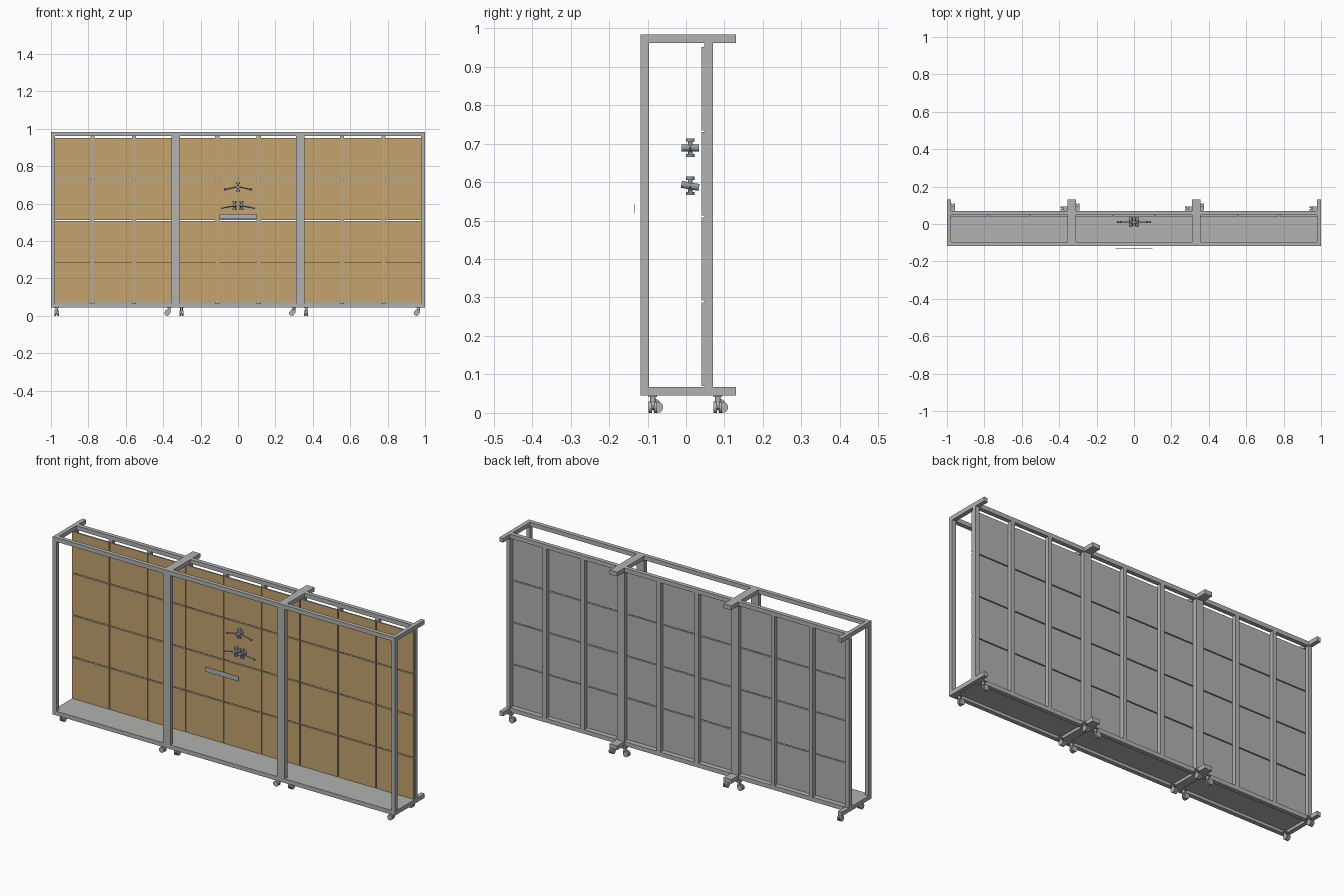
import bpy, bmesh, math
from mathutils import Matrix, Vector

if "Cube" in bpy.data.objects:
    bpy.data.objects.remove(bpy.data.objects["Cube"], do_unlink=True)


def material(name, rgb):
    m = bpy.data.materials.new(name)
    m.use_nodes = True
    m.diffuse_color = (*rgb, 1)
    m.node_tree.nodes["Principled BSDF"].inputs["Base Color"].default_value = (*rgb, 1)
    return m


grey = material("steel grey", (0.44, 0.45, 0.44))
tan = material("board tan", (0.55, 0.37, 0.155))
slate = material("slate metal", (0.30, 0.33, 0.37))


def add_box(bm, x0, x1, y0, y1, z0, z1):
    size = Matrix.Diagonal((x1 - x0, y1 - y0, z1 - z0, 1))
    centre = Matrix.Translation(((x0 + x1) / 2, (y0 + y1) / 2, (z0 + z1) / 2))
    bmesh.ops.create_cube(bm, size=1, matrix=centre @ size)


def add_rod(bm, a, b, radius, sides=12):
    a, b = Vector(a), Vector(b)
    d = b - a
    turn = d.to_track_quat('Z', 'Y').to_matrix().to_4x4()
    bmesh.ops.create_cone(bm, cap_ends=True, segments=sides, radius1=radius, radius2=radius,
                          depth=d.length, matrix=Matrix.Translation((a + b) / 2) @ turn)


def finish(bm, name, *mats):
    mesh = bpy.data.meshes.new(name)
    bm.to_mesh(mesh)
    bm.free()
    for m in mats:
        mesh.materials.append(m)
    ob = bpy.data.objects.new(name, mesh)
    bpy.context.collection.objects.link(ob)
    return ob


# Main dimensions
UNIT = 2 / 3
BAR = 0.022
FRONT, BACK, FOOT = -0.118, 0.07, 0.13
LOW, HIGH = 0.045, 0.984
RAIL_BACK = BACK - BAR
BOARD_LOW, BOARD_PITCH, GAP = 0.07, 0.2215, 0.005


def build_frame(name, x0, x1):
    bm = bmesh.new()
    for x in (x0, x1 - BAR):
        for z in (LOW, HIGH - BAR):
            add_box(bm, x, x + BAR, FRONT, FOOT, z, z + BAR)
        for y in (FRONT, RAIL_BACK):
            add_box(bm, x, x + BAR, y, y + BAR, LOW + BAR, HIGH - BAR)
    for z in (LOW, HIGH - BAR):
        for y in (FRONT, RAIL_BACK):
            add_box(bm, x0 + BAR, x1 - BAR, y, y + BAR, z, z + BAR)
    # Uprights behind the board joints
    for i in (1, 2):
        x = x0 + UNIT * i / 3
        add_box(bm, x - BAR / 2, x + BAR / 2, RAIL_BACK, BACK, LOW + BAR, HIGH - BAR)
    finish(bm, name, grey)


def build_boards(name, x0):
    bm = bmesh.new()
    for col in range(3):
        for row in range(4):
            x = x0 + col * UNIT / 3
            z = BOARD_LOW + row * BOARD_PITCH
            add_box(bm, x + GAP / 2, x + UNIT / 3 - GAP / 2, RAIL_BACK - 0.008, RAIL_BACK,
                    z, z + BOARD_PITCH - GAP)
    # Only the front of each board is tan
    bm.normal_update()
    for f in bm.faces:
        f.material_index = 1 if f.normal.y < -0.5 else 0
    finish(bm, name, grey, tan)


def build_caster(name, x, y, angle):
    bm = bmesh.new()
    add_box(bm, -0.011, 0.011, -0.011, 0.011, 0.041, 0.046)
    add_rod(bm, (0, 0, 0.028), (0, 0, 0.054), 0.007)
    for side in (-1, 1):
        add_rod(bm, (side * 0.003, 0.012, 0.0145), (side * 0.011, 0.012, 0.0145), 0.0145, 16)
    add_rod(bm, (-0.004, 0.006, 0.022), (0.004, 0.006, 0.022), 0.014, 16)
    ob = finish(bm, name, grey)
    ob.location = (x, y, 0)
    ob.rotation_euler.z = angle


for i, side in enumerate(("right", "middle", "left")):
    x0 = -1 + i * UNIT
    x1 = x0 + UNIT
    build_frame(side + "_frame", x0, x1)
    build_boards(side + "_boards", x0)
    bm = bmesh.new()
    add_box(bm, x0 + BAR, x1 - BAR, FRONT + BAR, RAIL_BACK, 0.06, LOW + BAR)
    finish(bm, side + "_floor", grey)
    for end, y in (("front", -0.086), ("back", 0.083)):
        build_caster(f"{side}_{end}_caster_a", x0 + 0.031, y, 0)
        build_caster(f"{side}_{end}_caster_b", x1 - 0.034, y, math.pi / 2)

# Thin plate in front of the middle unit
bm = bmesh.new()
add_box(bm, -0.098, 0.098, -0.134, -0.132, 0.518, 0.544)
finish(bm, "front_plate", grey)


def build_clamp(name, z, hubs, reach, drop, tilt):
    bm = bmesh.new()
    y = 0.011
    for x in hubs:
        # Upright spindle with end caps, crossed by a horizontal barrel
        add_rod(bm, (x, y, z - 0.024), (x, y, z + 0.024), 0.006)
        for s in (-1, 1):
            add_rod(bm, (x, y, z + s * 0.016), (x, y, z + s * 0.024), 0.011)
        add_rod(bm, (x, y - 0.023, z + tilt), (x, y + 0.023, z - tilt), 0.009)
    # Drooping handles with knobs
    for s in (-1, 1):
        end = Vector((s * reach, y, z - drop))
        add_rod(bm, (s * 0.01, y, z), end, 0.0025, 8)
        add_rod(bm, end - Vector((0.004 * s, 0, 0)), end + Vector((0.004 * s, 0, 0)), 0.005, 8)
    finish(bm, name, slate)


build_clamp("upper_clamp", 0.689, (0,), 0.07, 0.014, 0)
build_clamp("lower_clamp", 0.590, (-0.018, 0.018), 0.088, 0.015, 0.004)

# Smooth the round parts, keep edges crisp
for ob in bpy.context.scene.objects:
    ob.select_set(ob.type == 'MESH' and ("caster" in ob.name or "clamp" in ob.name))
    if ob.select_get():
        bpy.context.view_layer.objects.active = ob
bpy.ops.object.shade_smooth_by_angle(angle=math.radians(35))
